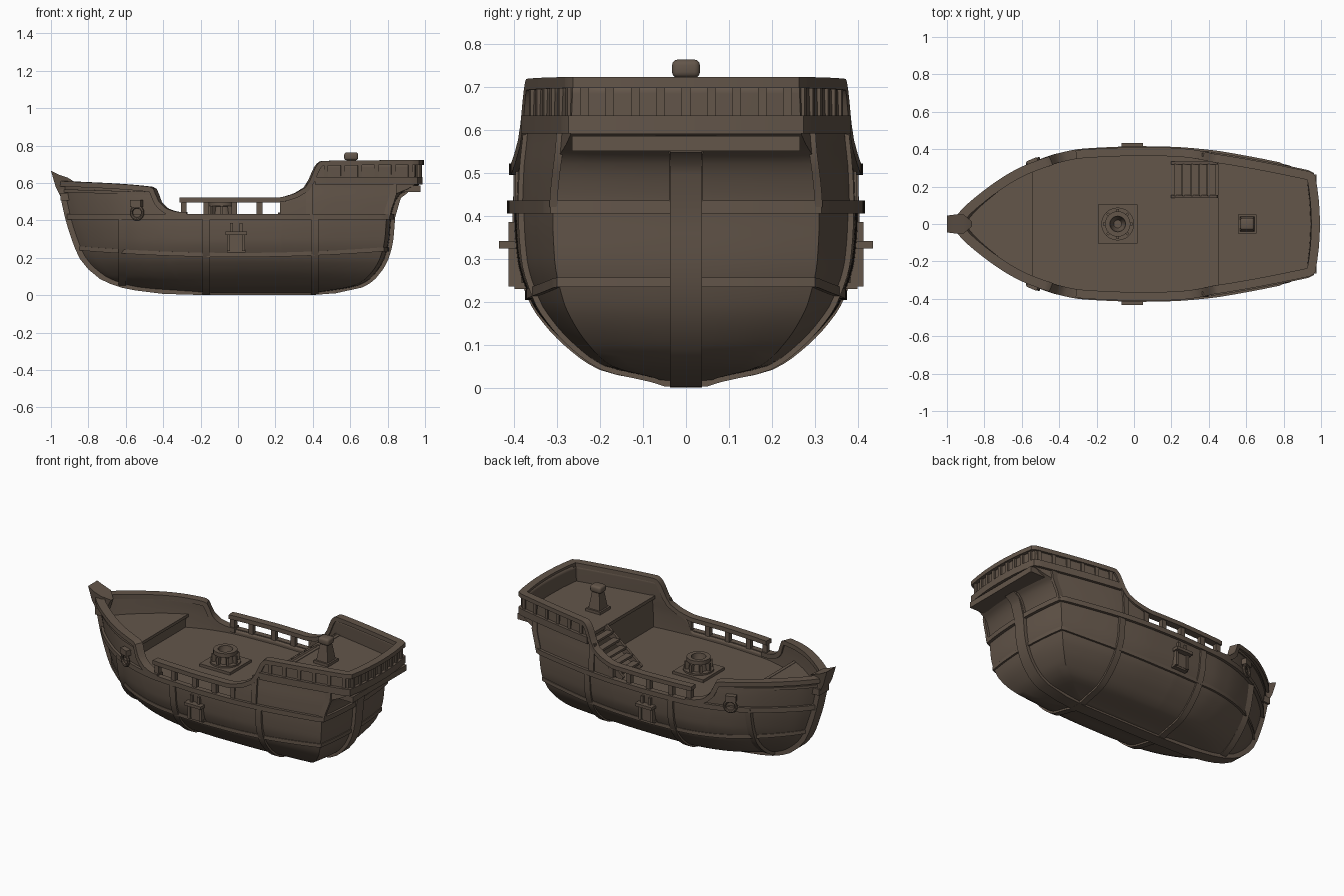
import bpy, bmesh, math
from mathutils import Vector, Matrix

if "Cube" in bpy.data.objects:
    bpy.data.objects.remove(bpy.data.objects["Cube"])

wood = bpy.data.materials.new("brown wood")
wood.diffuse_color = (0.125, 0.092, 0.068, 1)
wood.use_nodes = True
wood.node_tree.nodes["Principled BSDF"].inputs["Base Color"].default_value = wood.diffuse_color


def finish(name, bm, angle=35):
    bmesh.ops.recalc_face_normals(bm, faces=bm.faces[:])
    me = bpy.data.meshes.new(name)
    bm.to_mesh(me)
    bm.free()
    me.materials.append(wood)
    me.shade_smooth()
    me.set_sharp_from_angle(angle=math.radians(angle))
    ob = bpy.data.objects.new(name, me)
    bpy.context.collection.objects.link(ob)
    return ob


def curve(*pts):
    """Smooth monotone interpolation through (x, y) points."""
    n = len(pts)
    s = [(pts[i+1][1]-pts[i][1])/(pts[i+1][0]-pts[i][0]) for i in range(n-1)]
    d = [s[0]] + [0 if a*b <= 0 else 2*a*b/(a+b) for a, b in zip(s, s[1:])] + [s[-1]]

    def f(x):
        x = min(max(x, pts[0][0]), pts[-1][0])
        i = max(k for k in range(n-1) if pts[k][0] <= x)
        h = pts[i+1][0]-pts[i][0]
        t = (x-pts[i][0])/h
        return (pts[i][1]*(1+2*t)*(1-t)**2 + d[i]*h*t*(1-t)**2
                + pts[i+1][1]*t*t*(3-2*t) + d[i+1]*h*t*t*(t-1))
    return f


# Hull lines: width by height, bow and stern reach by height, plan, sheer, rail
width = curve((0, .02), (.02, .07), (.05, .2), (.1, .275), (.15, .325), (.2, .36), (.3, .393),
              (.4, .4), (.5, .397), (.6, .387), (.75, .38))
bow = curve((0, .1), (.02, .3), (.04, .54), (.06, .63), (.1, .725), (.2, .825), (.3, .868), (.42, .905), (.64, .95))
stern = curve((0, .3), (.02, .47), (.05, .64), (.1, .72), (.2, .785), (.3, .81), (.42, .82), (.48, .835),
              (.53, .86), (.56, .9), (.575, .968), (.75, .972))
plan_bow = curve((-1, .06), (-.95, .2), (-.9, .31), (-.8, .5), (-.7, .66), (-.6, .78), (-.45, .9), (-.3, .965), (0, 1))
plan_stern = curve((0, 1), (.2, .99), (.4, .95), (.6, .87), (.8, .77), (1, .66))
sheer = curve((-1, .6), (-.46, .565), (-.425, .49), (-.37, .445), (-.3, .43), (.22, .43), (.255, .505),
              (.3, .53), (.38, .59), (.43, .69), (.45, .705), (1, .708))
rail = curve((-.4, .505), (.2, .508), (.3, .53), (.38, .59), (.43, .69), (.45, .705), (1, .71))
BULGE = .025


def half(x, z):
    return width(z)*(plan_bow(x/bow(z)) if x < 0 else plan_stern(x))


def end_x(u, z):
    return u*bow(z) if u < 0 else u*(stern(z)-BULGE)


def hull_point(u, z, inset=0):
    x = end_x(u, z)
    return Vector((x, half(x, z)-inset, z))


def level(u, zf):
    z = .5
    for _ in range(6):
        z = zf(end_x(u, z))
    return z


def path(zf, u0, u1, n=60, inset=0):
    us = [u0+(u1-u0)*i/n for i in range(n+1)]
    if u0 == -1:
        us = sorted(us + [-.995, -.985, -.975])
    return [hull_point(u, level(u, zf), inset) for u in us]


def flip(pts):
    return [Vector((p.x, -p.y, p.z)) for p in reversed(pts)]


def transom(p, n=8):
    ks = [1-2*i/n for i in range(1, n)]
    return [Vector((p.x+BULGE*(1-k*k), p.y*k, p.z)) for k in ks]


def round_stern(p):
    return p + transom(p[-1]) + flip(p)


def sweep(name, pts, w, h, side=None, closed=False):
    """Rectangular timber along a path."""
    bm = bmesh.new()
    rings, n = [], len(pts)
    for i, p in enumerate(pts):
        a, b = (pts[i-1], pts[(i+1) % n]) if closed else (pts[max(i-1, 0)], pts[min(i+1, n-1)])
        t = (b-a).normalized()
        s = Vector(side) if side else Vector((0, 0, 1)).cross(t).normalized()
        up = t.cross(s).normalized()
        rings.append([bm.verts.new(p+s*w/2*i1+up*h/2*j1) for i1, j1 in ((-1, -1), (1, -1), (1, 1), (-1, 1))])
    for a, b in zip(rings, rings[1:]+([rings[0]] if closed else [])):
        for k in range(4):
            bm.faces.new((a[k], a[k-1], b[k-1], b[k]))
    if not closed:
        bm.faces.new(rings[0])
        bm.faces.new(rings[-1])
    return finish(name, bm)


def box(name, c, size, rot=0, taper=1):
    bm = bmesh.new()
    bmesh.ops.create_cube(bm, size=1)
    for v in bm.verts:
        k = taper if v.co.z > 0 else 1
        v.co = Vector((v.co.x*size[0]*k, v.co.y*size[1]*k, v.co.z*size[2]))
    bmesh.ops.transform(bm, verts=bm.verts, matrix=Matrix.Translation(c) @ Matrix.Rotation(rot, 4, 'Z'))
    return finish(name, bm)


def lathe(name, c, profile, n=24, rot=Matrix(), closed=True):
    """Turn a closed (radius, height) profile about its axis."""
    bm = bmesh.new()
    rings = [[bm.verts.new(Vector(c)+rot @ Vector((r*math.cos(a), r*math.sin(a), z))) for r, z in profile]
             for a in (2*math.pi*i/n for i in range(n))]
    m = len(profile)
    for i in range(n):
        for k in range(m):
            a, b = rings[i-1], rings[i]
            bm.faces.new((a[k-1], b[k-1], b[k], a[k]))
    return finish(name, bm)


# Hull shell
us = [1-i/70 for i in range(70)] + [-math.sin(math.pi/2*i/60) for i in range(61)]
tops = [level(u, sheer) for u in us]
bm = bmesh.new()
rows = []
for r in range(41):
    p = [hull_point(u, .012+(t-.012)*(r/40)**1.4) for u, t in zip(us, tops)]
    loop = p[::-1]
    rows.append([bm.verts.new(q) for q in round_stern(loop)])
for a, b in zip(rows, rows[1:]):
    for k in range(len(a)):
        bm.faces.new((a[k-1], a[k], b[k], b[k-1]))
bm.faces.new(rows[0])
hull = finish("hull", bm, 40)
mod = hull.modifiers.new("planking thickness", 'SOLIDIFY')
mod.thickness, mod.offset = .026, -1


# Decks and bulkheads
def deck(name, x0, x1, z):
    xs = [x0+(x1-x0)*i/40 for i in range(41)]
    side = [Vector((x, half(x, z)-.012, z)) for x in xs]
    bm = bmesh.new()
    f = bm.faces.new([bm.verts.new(p) for p in side+flip(side)])
    g = bmesh.ops.extrude_face_region(bm, geom=[f])
    bmesh.ops.translate(bm, verts=[v for v in g['geom'] if isinstance(v, bmesh.types.BMVert)], vec=(0, 0, -.02))
    finish(name, bm)


deck("main_deck", -.7, .6, .405)
deck("fore_deck", -bow(.48)+.02, -.55, .485)
deck("stern_deck", .455, .94, .605)
box("fore_bulkhead", (-.565, 0, .435), (.02, 2*half(-.56, .44)-.03, .09))
box("fore_deck_lip", (-.552, 0, .478), (.02, 2*half(-.55, .48)-.04, .018))
box("stern_bulkhead", (.475, 0, .5), (.02, 2*half(.475, .5)-.03, .2))
box("stern_deck_lip", (.458, 0, .598), (.02, 2*half(.46, .6)-.04, .02))

# Rails
p = path(sheer, -1, -.3, 60, .008)
sweep("bow_rail", flip(p)+p, .05, .028)
p = path(rail, .225, 1, 70, .008)
fore = [Vector((x, half(x, .508)-.008, .508)) for x in [-.31+.04*i for i in range(13)]]
sweep("waist_and_stern_rail", round_stern(fore+p), .046, .026)

# Horizontal wales
p = path(lambda x: .42, -1, 1, 80)
sweep("main_wale", round_stern(p), .034, .03, closed=True)
p = path(lambda x: .215+.05*x*x, -1, 1, 80)
sweep("lower_wale", round_stern(p), .016, .022, closed=True)
p = path(lambda x: .612, .435, 1, 30)
sweep("gallery_band", round_stern(p), .036, .042)
p = path(lambda x: .545-.03*(x+.5), -1, -.5, 40)
sweep("bow_strake", flip(p)+p, .014, .016)

# Keel, stem and sternpost
zs = [.6, .55, .5, .42, .36, .3, .25, .2, .15, .1, .075, .055, .04]
keel = [Vector((-bow(z)-.006, 0, z)) for z in zs]
keel += [Vector((x, 0, z)) for x, z in ((-.4, .022), (-.2, .016), (0, .015), (.2, .015), (.4, .016), (.52, .025))]
keel += [Vector((stern(z)+.006, 0, z)) for z in reversed(zs[2:-1])] + [Vector((.86, 0, .53)), Vector((.9, 0, .56))]
sweep("keel", keel, .075, .03, side=(0, 1, 0))
bm = bmesh.new()
prof = [(-1, .665, .045), (-.96, .645, .05), (-.91, .628, .05), (-.865, .6, .012), (-.9, .52, .025),
        (-.945, .52, .035), (-.975, .58, .042)]
sides = [[bm.verts.new((x, s*w, z)) for x, z, w in prof] for s in (-1, 1)]
for k in range(len(prof)):
    bm.faces.new((sides[0][k-1], sides[0][k], sides[1][k], sides[1][k-1]))
for s in sides:
    bm.faces.new(s)
finish("stem_head", bm)
box("stem_collar", (-.925, 0, .525), (.05, .1, .04))

# Ribs around the hull
for i, x in enumerate((-.62, -.17, .41)):
    reach = bow if x < 0 else stern
    z0 = next(k/500 for k in range(6, 300) if reach(k/500) > abs(x)+.005)
    p = [Vector((x, half(x, z), z)) for z in (z0+(.425-z0)*(1-k/24)**1.5 for k in range(25))]
    sweep(f"rib_{i}", p+flip(p), .04, .022, side=(1, 0, 0))

# Stern counter
box("counter_ledge", (.925, 0, .568), (.1, .53, .035))
for y in (-.03, .03):
    sweep("counter_slat", [Vector((stern(z)+.004, y, z)) for z in (.43, .48, .52, .55)], .02, .02, side=(0, 1, 0))
for k in range(-4, 5):
    y = k*.059
    box("stern_stanchion", (.952+BULGE*(1-(y/.26)**2), y, .665), (.012, .02, .07))

# Details repeated on both sides
for s in (-1, 1):
    def at(x, z, out=0):
        return Vector((x, s*(half(x, z)+out), z))

    def yaw(x, z):
        return s*math.atan2(half(x+.02, z)-half(x-.02, z), .04)

    for x in (-.29, -.17, -.02, .115, .24):
        box("waist_post", at(x, .46, -.01), (.03, .028, .085))
    for k in range(6):
        x = .47+k*.09
        box("gallery_stanchion", at(x, .665), (.022, .016, .07), yaw(x, .66))
    for x in (.38, .83):
        sweep("quarter_post", [at(min(x, stern(z)-BULGE), z) for z in (.42, .46, .5, .54, .57, .6)],
              .035, .018, side=(1, 0, 0))
    # Gun port frame, opening lid and hinge
    for dx in (-.04, .04):
        box("port_jamb", at(-.01+dx, .285, .008), (.016, .03, .1))
    box("port_sill", at(-.01, .237, .008), (.1, .03, .016))
    box("port_panel", at(-.01, .285, 0), (.075, .02, .09))
    box("port_lid", at(-.01, .332, .016), (.115, .045, .018))
    for dx in (-.025, .025):
        box("port_hinge", at(-.01+dx, .36, .004), (.016, .02, .05))
    # Mooring ring with bracket
    rot = Matrix.Rotation(yaw(-.54, .45), 4, 'Z') @ Matrix.Rotation(math.pi/2, 4, 'X')
    tube = [(.033+.009*math.cos(a), .009*math.sin(a)) for a in (math.pi*k/4 for k in range(8))]
    lathe("mooring_ring", at(-.54, .44, .022), tube, 20, rot)
    box("ring_bracket", at(-.54, .49, .01), (.06, .045, .035), yaw(-.54, .45))

# Stairs to the stern deck
for k in range(5):
    box("stair_tread", (.235+k*.045, .235, .435+k*.036), (.042, .17, .014))
for y in (.147, .325):
    sweep("stair_stringer", [Vector((.21, y, .405)), Vector((.455, y, .6))], .016, .04)

# Mast step on the main deck
box("mast_base", (-.087, 0, .412), (.21, .21, .02))
lathe("mast_socket", (-.087, 0, .42), [(.088, 0), (.088, .012), (.06, .012), (.052, .055), (.068, .058), (.068, .082),
                                      (.042, .082), (.036, .03), (.02, 0)])
for k in range(8):
    a = k*math.pi/4
    box("mast_gusset", (-.087+.064*math.cos(a), .064*math.sin(a), .452), (.03, .014, .05), a)

# Stern deck bollard
box("bollard_base", (.605, 0, .612), (.1, .1, .02))
box("bollard_post", (.605, 0, .67), (.08, .08, .11), 0, .6)
bm = bmesh.new()
bmesh.ops.create_cube(bm, size=1)
bmesh.ops.transform(bm, verts=bm.verts, matrix=Matrix.Translation((.605, 0, .742)) @ Matrix.Diagonal((.075, .065, .042, 1)))
bmesh.ops.bevel(bm, geom=bm.edges[:], offset=.013, segments=3, affect='EDGES', profile=.5)
finish("bollard_cap", bm)
